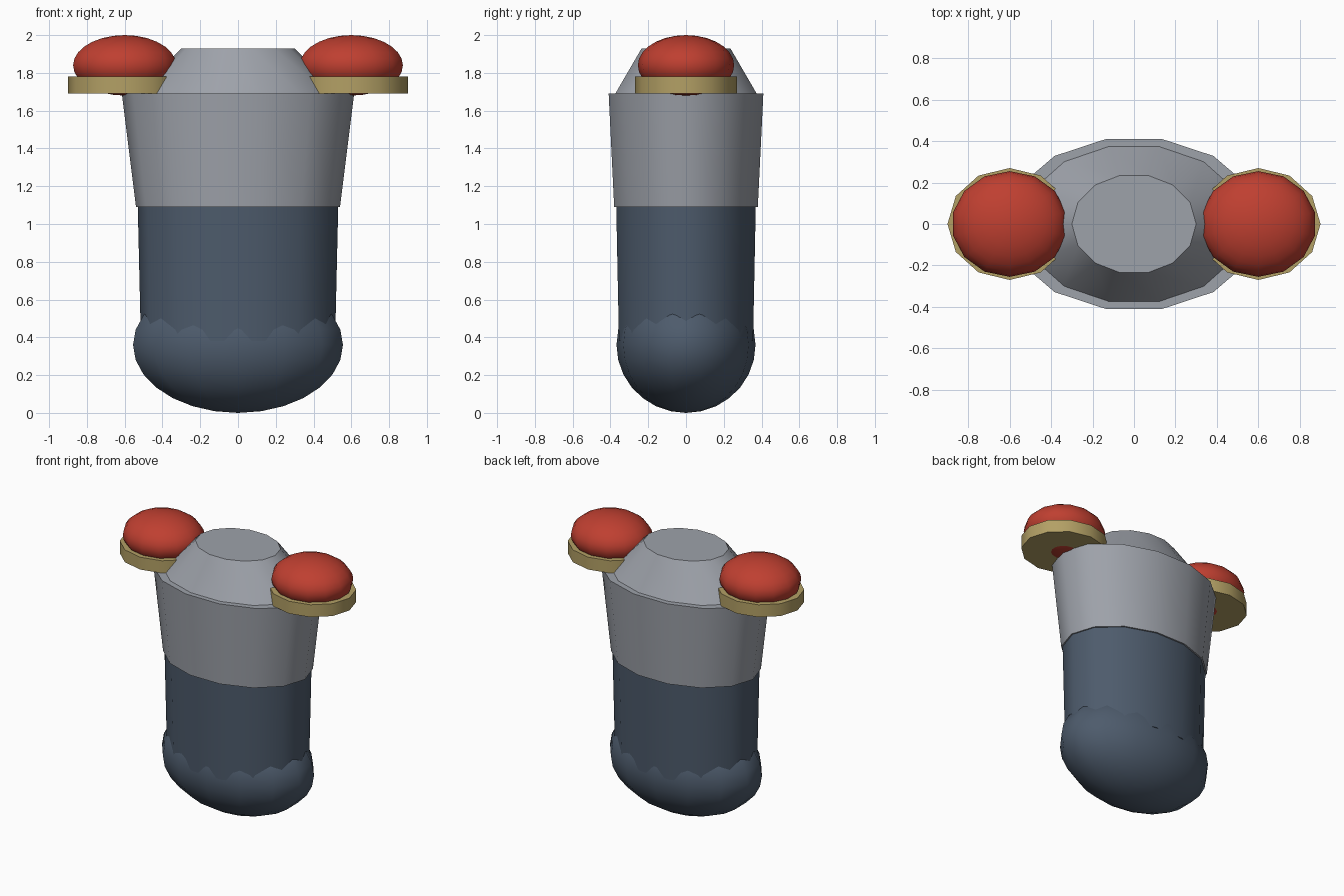
import bpy
import math

if "Cube" in bpy.data.objects:
    bpy.data.objects.remove(bpy.data.objects["Cube"])


def material(name, rgb):
    m = bpy.data.materials.new(name)
    m.diffuse_color = (*rgb, 1)
    m.use_nodes = True
    m.node_tree.nodes["Principled BSDF"].inputs["Base Color"].default_value = m.diffuse_color
    return m


GREY = material("armour grey", (0.34, 0.36, 0.40))
BLUE = material("slate blue", (0.075, 0.105, 0.15))
RED = material("red", (0.52, 0.05, 0.03))
GOLD = material("dull gold", (0.45, 0.35, 0.13))


def finish(name, mat):
    ob = bpy.context.object
    ob.name = name
    ob.data.materials.append(mat)
    bpy.ops.object.transform_apply(location=False, rotation=False, scale=True)
    bpy.ops.object.shade_smooth_by_angle(angle=math.radians(42))
    return ob


def oval_tube(name, mat, x, z0, z1, bottom, top, sides=14):
    """Capped tapered oval; bottom and top are (x radius, y radius)."""
    bpy.ops.mesh.primitive_cylinder_add(vertices=sides, radius=1, depth=2,
                                        rotation=(0, 0, math.pi / 2))
    bpy.ops.object.transform_apply(rotation=True)
    ob = bpy.context.object
    for v in ob.data.vertices:
        rx, ry = top if v.co.z > 0 else bottom
        v.co = (v.co.x * rx, v.co.y * ry, z1 if v.co.z > 0 else z0)
    ob.location.x = x
    return finish(name, mat)


def ellipsoid(name, mat, loc, radii):
    bpy.ops.mesh.primitive_uv_sphere_add(segments=14, ring_count=14, radius=1,
                                         location=loc)
    bpy.context.object.scale = radii
    return finish(name, mat)


# Lower body and rounded base
oval_tube("lower_body", BLUE, 0, 0.38, 1.15, (0.514, 0.364), (0.532, 0.38))
ellipsoid("rounded_base", BLUE, (0, 0, 0.36), (0.57, 0.368, 0.36))

# Chest and sloping collar
oval_tube("chest", GREY, 0, 1.09, 1.69, (0.54, 0.39), (0.615, 0.42))
oval_tube("collar", GREY, 0, 1.68, 1.93, (0.55, 0.39), (0.30, 0.241))

# Shoulder pads with domes
for side, label in ((-1, "left"), (1, "right")):
    oval_tube(label + "_shoulder_pad", GOLD, side * 0.6, 1.69, 1.78,
              (0.30, 0.27), (0.30, 0.27), 12)
    ellipsoid(label + "_shoulder_dome", RED, (side * 0.6, 0, 1.84),
              (0.28, 0.255, 0.16))
